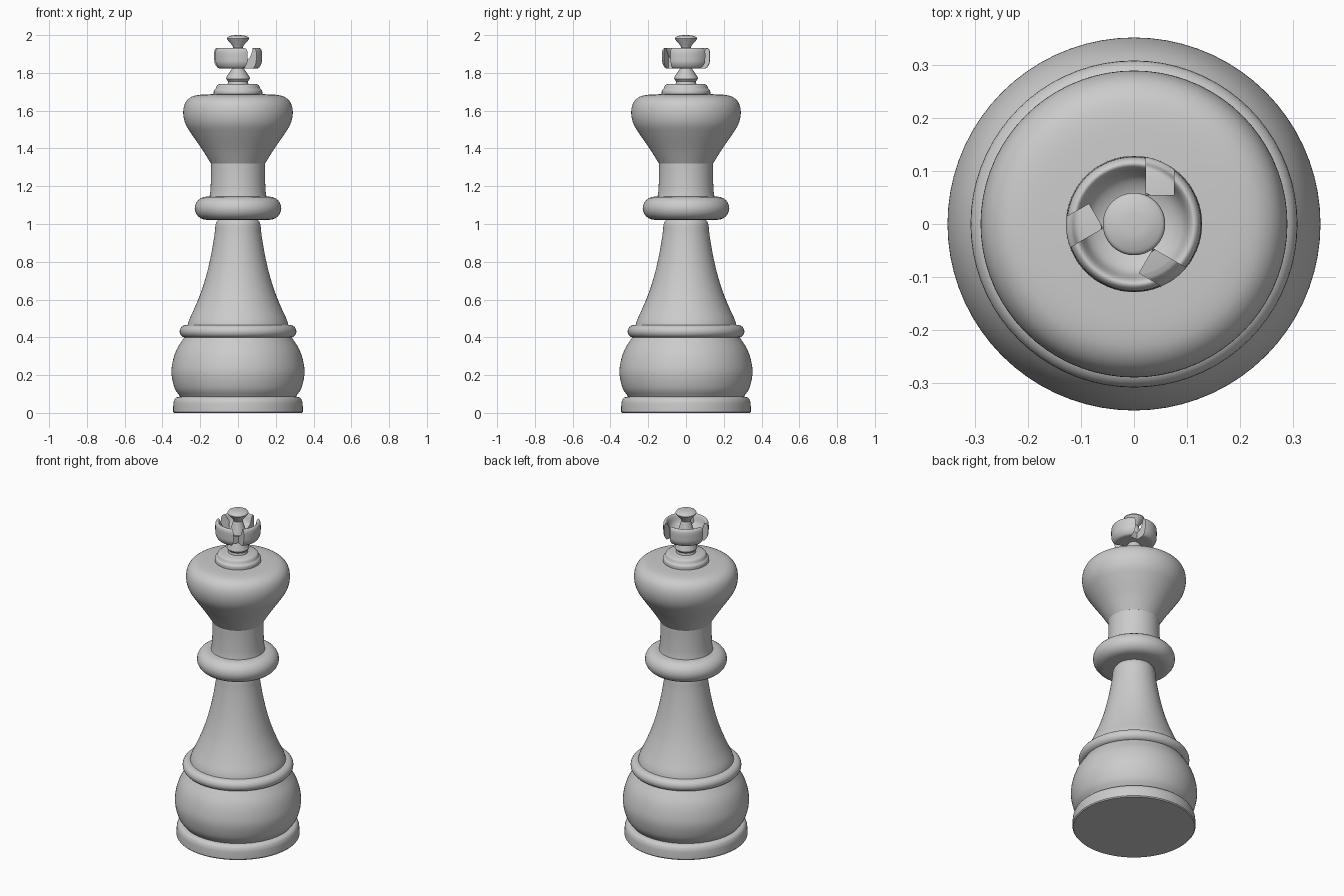
import bpy, bmesh, math
from mathutils import Matrix, Vector

if "Cube" in bpy.data.objects:
    bpy.data.objects.remove(bpy.data.objects["Cube"])

grey = bpy.data.materials.new("plain grey")
grey.use_nodes = True
grey.diffuse_color = (0.6, 0.6, 0.6, 1)
grey.node_tree.nodes["Principled BSDF"].inputs["Base Color"].default_value = (0.6, 0.6, 0.6, 1)


def spline(pts, steps=5):
    """Smooth curve through the (radius, height) points."""
    p = [Vector(q) for q in pts]
    p = [2 * p[0] - p[1]] + p + [2 * p[-1] - p[-2]]
    out = []
    for a, b, c, d in zip(p, p[1:], p[2:], p[3:]):
        for i in range(steps):
            t = i / steps
            out.append(0.5 * (2 * b + (c - a) * t + (2 * a - 5 * b + 4 * c - d) * t * t
                              + (3 * b - a - 3 * c + d) * t ** 3))
    return out + [p[-2]]


def ring_profile(inner, outer, low, high):
    """Half-round moulding between two heights."""
    h = (high - low) / 2
    w = outer - inner
    return [(inner + w * math.cos(a), low + h + h * math.sin(a))
            for a in (math.pi * (i / 12 - 0.5) for i in range(13))]


def lathe(name, profile, segments=72):
    """Turn the profile around z and close both ends."""
    bm = bmesh.new()
    rings = []
    for r, z in profile:
        rings.append([bm.verts.new((r * math.cos(a), r * math.sin(a), z))
                      for a in (math.tau * i / segments for i in range(segments))])
    for lo, hi in zip(rings, rings[1:]):
        for i in range(segments):
            j = (i + 1) % segments
            bm.faces.new((lo[i], lo[j], hi[j], hi[i]))
    bm.faces.new(rings[0][::-1])
    bm.faces.new(rings[-1])
    bmesh.ops.recalc_face_normals(bm, faces=bm.faces)
    mesh = bpy.data.meshes.new(name)
    bm.to_mesh(mesh)
    bm.free()
    mesh.materials.append(grey)
    obj = bpy.data.objects.new(name, mesh)
    bpy.context.collection.objects.link(obj)
    return obj


def smooth(obj):
    bpy.ops.object.select_all(action="DESELECT")
    obj.select_set(True)
    bpy.context.view_layer.objects.active = obj
    bpy.ops.object.shade_smooth_by_angle(angle=math.radians(35))


parts = [
    # Foot and rounded body
    lathe("foot", [(0.338, 0), (0.343, 0.006)] + spline(
        [(0.343, 0.035), (0.340, 0.06), (0.328, 0.08), (0.30, 0.088)])),
    lathe("body", spline([(0.305, 0.085), (0.335, 0.13), (0.352, 0.205),
                          (0.346, 0.27), (0.325, 0.335), (0.285, 0.40)])),
    lathe("body_ring", ring_profile(0.275, 0.309, 0.398, 0.465)),
    # Tapering stem and collar
    lathe("stem", spline([(0.268, 0.46), (0.258, 0.495), (0.228, 0.56), (0.192, 0.65),
                          (0.162, 0.75), (0.140, 0.85), (0.125, 0.94),
                          (0.118, 1.0), (0.105, 1.022)])),
    lathe("collar", ring_profile(0.165, 0.229, 1.022, 1.145)),
    # Neck and flared head
    lathe("neck", spline([(0.151, 1.14), (0.146, 1.18), (0.143, 1.25), (0.143, 1.325)])),
    lathe("head", spline([(0.143, 1.32), (0.19, 1.395), (0.245, 1.475), (0.278, 1.53),
                          (0.29, 1.585), (0.282, 1.635), (0.255, 1.668), (0.21, 1.683),
                          (0.12, 1.688)])),
    lathe("cap", spline([(0.128, 1.68), (0.128, 1.705), (0.118, 1.718), (0.11, 1.735),
                         (0.095, 1.742)])),
    # Pin under the crown
    lathe("pin", [(0.055, 1.74), (0.052, 1.755), (0.063, 1.768), (0.062, 1.778),
                  (0.032, 1.822), (0.032, 1.83)]),
]

# Hollow crown, cut by three off-centre slots
crown = lathe("crown", spline([(0.08, 1.822), (0.108, 1.826), (0.124, 1.85), (0.127, 1.88),
                               (0.126, 1.915), (0.117, 1.93), (0.106, 1.924),
                               (0.09, 1.885), (0.06, 1.865), (0.03, 1.862)]))
for k in range(3):
    bm = bmesh.new()
    bmesh.ops.create_cube(bm, size=1, matrix=Matrix.Rotation(math.radians(120 * k), 4, "Z")
                          @ Matrix.Translation((0.049, 0.155, 1.88))
                          @ Matrix.Diagonal((0.053, 0.2, 0.3, 1)))
    mesh = bpy.data.meshes.new("slot_cutter")
    bm.to_mesh(mesh)
    bm.free()
    cutter = bpy.data.objects.new("slot_cutter", mesh)
    cutter.hide_render = True
    bpy.context.collection.objects.link(cutter)
    bpy.context.view_layer.objects.active = crown
    mod = crown.modifiers.new("slot", "BOOLEAN")
    mod.operation = "DIFFERENCE"
    mod.object = cutter
    bpy.ops.object.modifier_apply(modifier=mod.name)
    bpy.data.objects.remove(cutter)
parts.append(crown)

# Small knob rising from the crown
parts.append(lathe("knob", [(0.05, 1.855), (0.026, 1.935), (0.03, 1.945), (0.055, 1.974)]
                   + spline([(0.059, 1.982), (0.054, 1.99), (0.03, 1.998), (0.004, 2.0)])))

for part in parts:
    smooth(part)
